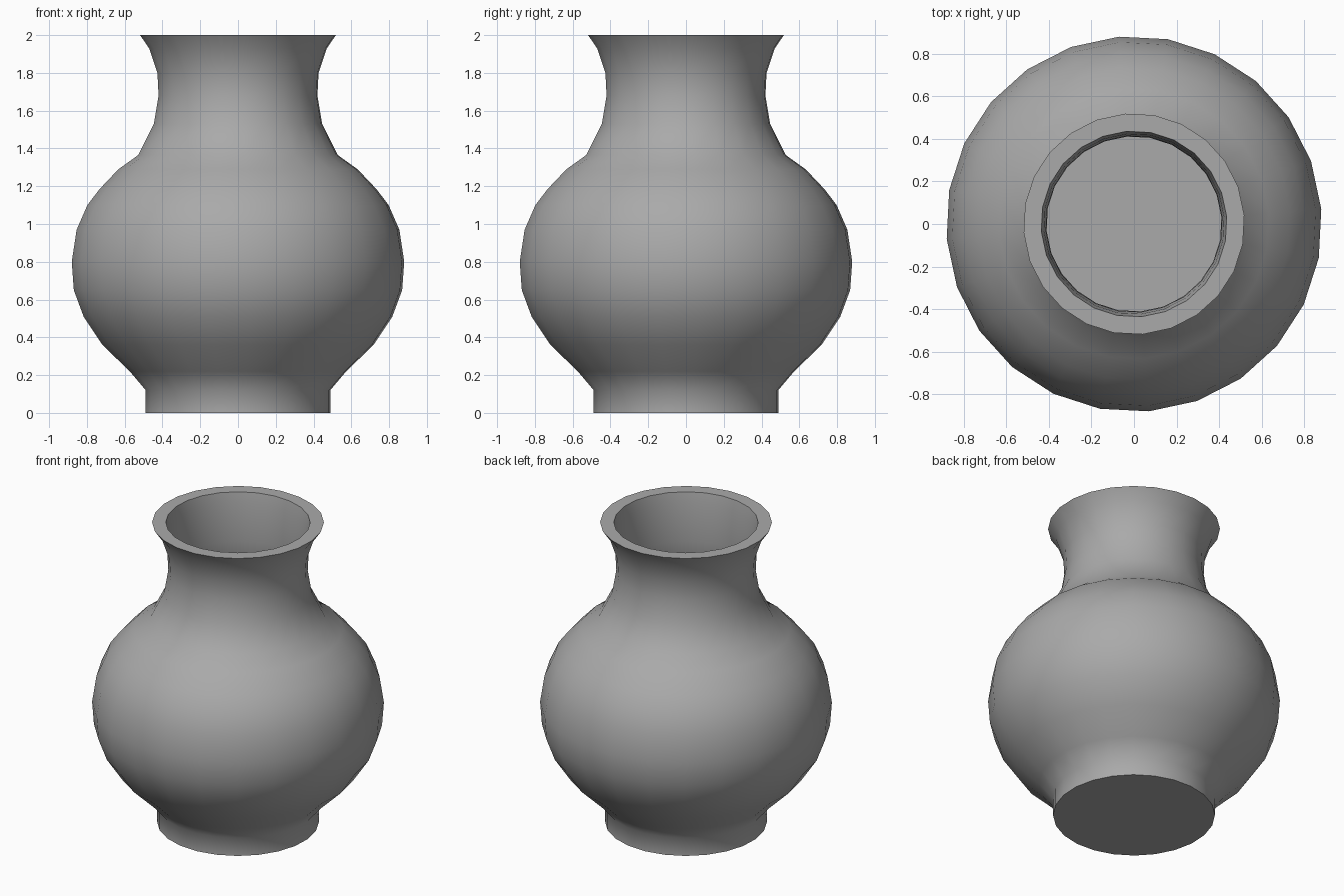
import bpy, bmesh, math

cube = bpy.data.objects.get("Cube")
if cube:
    bpy.data.objects.remove(cube, do_unlink=True)

SIDES = 24
TURN = math.radians(4.6)

# Profile from foot to lip, then down the inside to the floor: (radius, height)
outer = [(0.49, 0), (0.49, 0.12), (0.575, 0.22), (0.72, 0.36), (0.82, 0.51),
         (0.872, 0.65), (0.883, 0.80), (0.857, 0.97), (0.80, 1.10),
         (0.735, 1.185), (0.635, 1.29), (0.53, 1.365), (0.447, 1.53),
         (0.422, 1.68), (0.428, 1.80), (0.472, 1.93), (0.52, 2.0)]
inner = [(0.437, 2.0), (0.424, 1.93), (0.415, 1.80), (0.412, 1.68),
         (0.425, 1.53), (0.50, 1.36), (0.70, 1.18), (0.82, 0.97),
         (0.845, 0.80), (0.78, 0.51), (0.54, 0.24), (0.46, 0.13)]

clay = bpy.data.materials.new("grey clay")
clay.use_nodes = True
colour = (0.4, 0.4, 0.4, 1)
clay.diffuse_color = colour
clay.node_tree.nodes["Principled BSDF"].inputs["Base Color"].default_value = colour


def ring(bm, radius, z):
    angles = [TURN + math.tau * i / SIDES for i in range(SIDES)]
    return [bm.verts.new((radius * math.cos(a), radius * math.sin(a), z)) for a in angles]


# Turned vessel with a flat base, flat lip and hollow inside
bm = bmesh.new()
rings = [ring(bm, r, z) for r, z in outer + inner]
for low, high in zip(rings, rings[1:]):
    for i in range(SIDES):
        j = (i + 1) % SIDES
        bm.faces.new((low[i], low[j], high[j], high[i]))
bm.faces.new(rings[0][::-1])
bm.faces.new(rings[-1])

mesh = bpy.data.meshes.new("vase")
bm.to_mesh(mesh)
bm.free()
mesh.materials.append(clay)
vase = bpy.data.objects.new("vase", mesh)
bpy.context.collection.objects.link(vase)

# Smooth clay with crisp base and lip edges
bpy.context.view_layer.objects.active = vase
vase.select_set(True)
bpy.ops.object.shade_smooth_by_angle(angle=math.radians(50))
